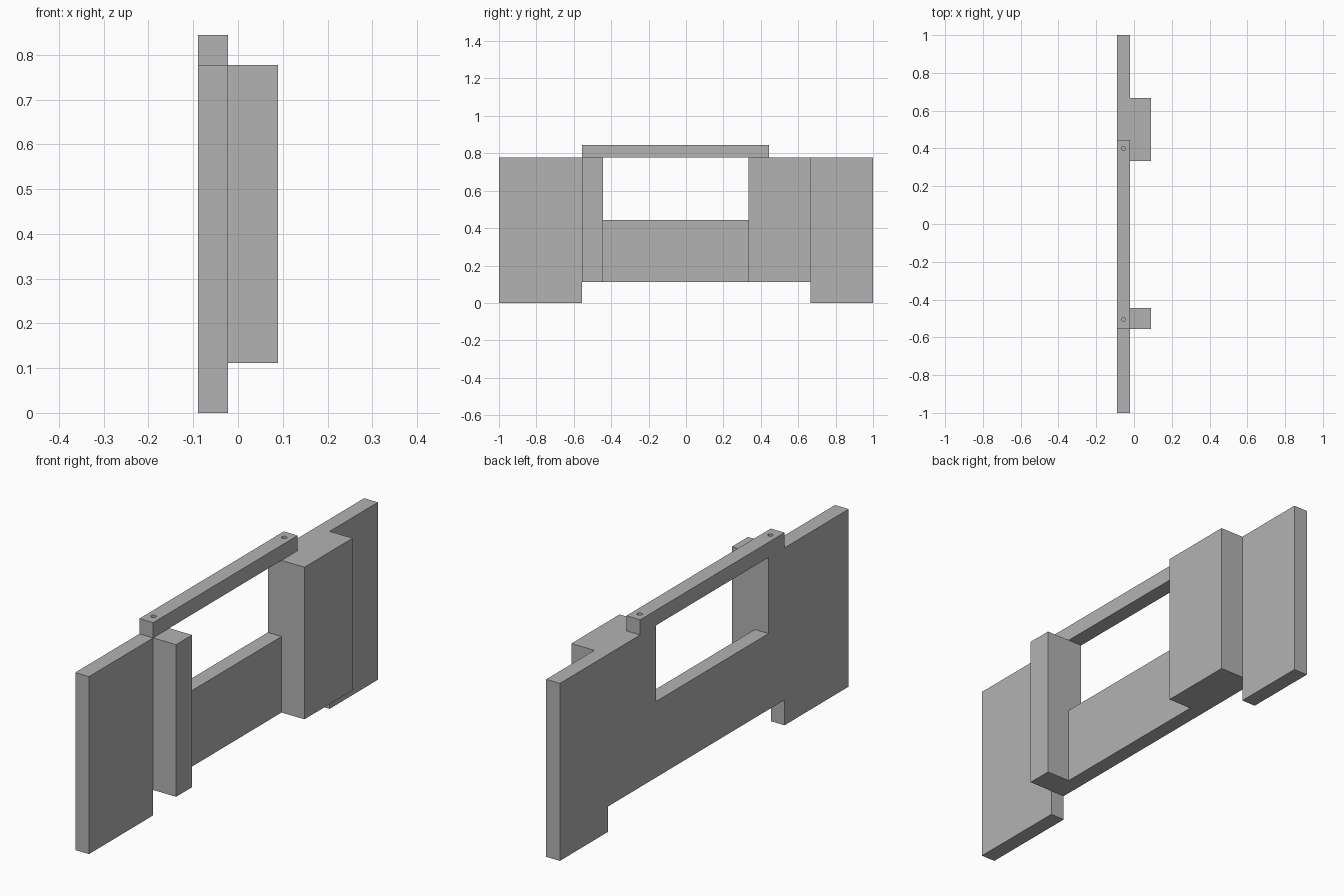
import bpy, bmesh
from mathutils import Vector

cube = bpy.data.objects.get("Cube")
if cube:
    bpy.data.objects.remove(cube, do_unlink=True)

U = 1 / 9                      # design module
BACK, FACE, FRONT = -0.8 * U, -0.2 * U, 0.8 * U   # x planes

grey = bpy.data.materials.new("plain grey")
grey.use_nodes = True
colour = (0.45, 0.45, 0.45, 1)
grey.diffuse_color = colour
grey.node_tree.nodes["Principled BSDF"].inputs["Base Color"].default_value = colour


def slab(name, profile, x0, x1):
    """Extrude a (y, z) outline given in modules from x0 to x1."""
    bm = bmesh.new()
    face = bm.faces.new([bm.verts.new((x0, y * U, z * U)) for y, z in profile])
    ext = bmesh.ops.extrude_face_region(bm, geom=[face])
    verts = [v for v in ext["geom"] if isinstance(v, bmesh.types.BMVert)]
    bmesh.ops.translate(bm, verts=verts, vec=Vector((x1 - x0, 0, 0)))
    bmesh.ops.recalc_face_normals(bm, faces=bm.faces)
    mesh = bpy.data.meshes.new(name)
    bm.to_mesh(mesh)
    bm.free()
    mesh.materials.append(grey)
    obj = bpy.data.objects.new(name, mesh)
    bpy.context.collection.objects.link(obj)
    return obj


def rect(y0, y1, z0, z1):
    return [(y0, z0), (y1, z0), (y1, z1), (y0, z1)]


# Wall panel with two feet and an opening at the top
slab("wall_panel", [(-9, 0), (-5, 0), (-5, 1), (6, 1), (6, 0), (9, 0),
                    (9, 7), (3, 7), (3, 4), (-4, 4), (-4, 7), (-9, 7)], BACK, FACE)

# Projecting posts on either side of the opening
slab("narrow_post", rect(-5, -4, 1, 7), FACE, FRONT)
slab("wide_post", rect(3, 6, 1, 7), FACE, FRONT)

# Top rail across the opening, with a pin hole at each end
rail = slab("top_rail", rect(-5, 4, 7, 7.6), BACK, FACE)
for i, y in enumerate((-4.55, 3.6)):
    bpy.ops.mesh.primitive_cylinder_add(vertices=24, radius=0.1 * U, depth=2 * U,
                                        location=((BACK + FACE) / 2, y * U, 7.3 * U))
    cutter = bpy.context.object
    cutter.name = f"hole_cutter_{i + 1}"
    cutter.data.materials.append(grey)
    cutter.hide_render = True
    cutter.hide_viewport = True
    cutter.display_type = 'WIRE'
    hole = rail.modifiers.new("pin_hole", 'BOOLEAN')
    hole.operation = 'DIFFERENCE'
    hole.solver = 'EXACT'
    hole.object = cutter
